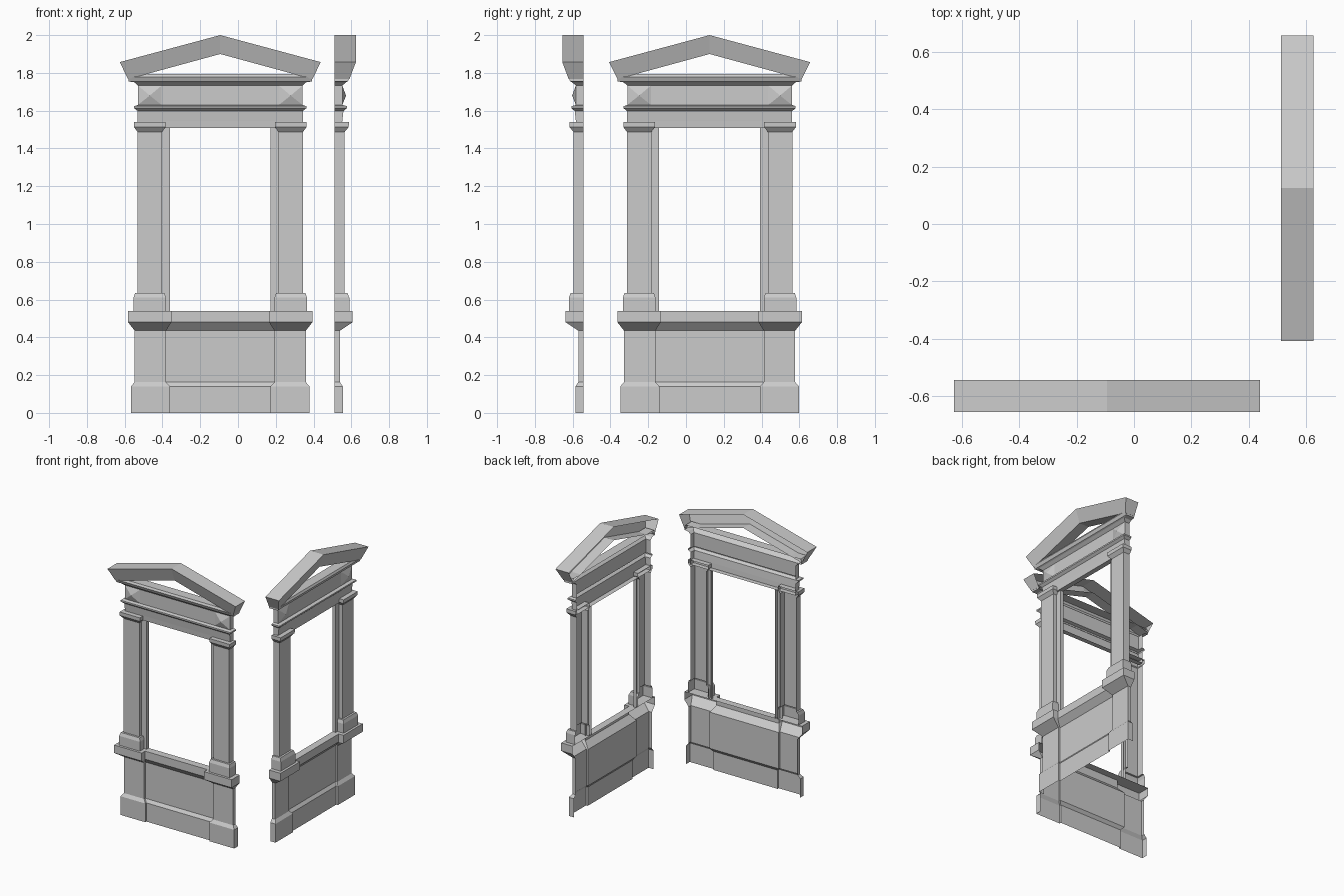
import bpy, bmesh
from math import pi

if "Cube" in bpy.data.objects:
    bpy.data.objects.remove(bpy.data.objects["Cube"])

# Two identical open-backed window surrounds: one faces -y, one faces +x.
PLACES = {"front": ((-0.094, -0.543, 0), 0), "side": ((0.512, 0.125, 0), pi / 2)}


def finish(bm, name):
    """Clean the shell, face it outwards and place it on both windows."""
    bmesh.ops.remove_doubles(bm, verts=bm.verts, dist=1e-5)
    bmesh.ops.recalc_face_normals(bm, faces=bm.faces)
    if sum(f.normal.y * f.calc_area() for f in bm.faces) > 0:
        bmesh.ops.reverse_faces(bm, faces=bm.faces)
    mesh = bpy.data.meshes.new(name)
    bm.to_mesh(mesh)
    bm.free()
    for place, (loc, angle) in PLACES.items():
        ob = bpy.data.objects.new(f"{place}_{name}", mesh)
        ob.location = loc
        ob.rotation_euler.z = angle
        bpy.context.collection.objects.link(ob)


def loft(rows, name, cap=False):
    """Skin rows of (across, depth, height) points."""
    bm = bmesh.new()
    vs = [[bm.verts.new((u, -d, z)) for u, d, z in row] for row in rows]
    for a, b in zip(vs, vs[1:]):
        for i in range(len(a) - 1):
            bm.faces.new((a[i], a[i + 1], b[i + 1], b[i]))
    if cap:
        bm.faces.new(vs[0])
        bm.faces.new(vs[-1])
    finish(bm, name)


def u_plan(c, h, d, z):
    """Three-sided plan, open at the wall."""
    return [(c - h, 0, z), (c - h, d, z), (c + h, d, z), (c + h, 0, z)]


def stepped_plan(z, wo, wi, d, m):
    """Plan with two projecting ends and a recessed middle."""
    half = [(-wo, 0, z), (-wo, d, z), (-wi, d, z), (-wi, m, z)]
    return half + [(-u, dd, zz) for u, dd, zz in reversed(half)]


# Pedestal with plinth and sill: height, outer, inner, end depth, middle depth
loft([stepped_plan(*p) for p in [
    (0, .473, .266, .043, .030), (.14, .473, .266, .043, .030),
    (.163, .453, .287, .027, .013), (.435, .453, .287, .027, .013),
    (.48, .488, .259, .095, .055), (.54, .488, .259, .095, .055),
    (.54, .488, .259, 0, 0)]], "pedestal")

# Entablature, from window head to cornice: height, half width, depth
loft([u_plan(0, w, d, z) for z, w, d in [
    (1.508, .437, 0), (1.508, .437, .037), (1.545, .437, .04),
    (1.598, .437, .046), (1.613, .456, .064), (1.624, .456, .064),
    (1.63, .436, .04), (1.733, .436, .04), (1.75, .455, .06),
    (1.755, .487, .07), (1.778, .487, .08), (1.793, .478, .072),
    (1.793, .478, 0)]], "entablature")

for s, side in ((-1, "left"), (1, "right")):
    c = s * .373
    # Pilaster with base and capital: height, half width, depth
    loft([u_plan(c, h, d, z) for z, h, d in [
        (.54, .086, .077), (.61, .086, .077), (.634, .078, .068),
        (.634, .065, .053), (1.488, .065, .053), (1.513, .084, .074),
        (1.54, .084, .075), (1.54, .084, 0)]], f"{side}_pilaster")
    # Window jamb
    loft([[(s * .309, .025, z), (s * .267, .025, z), (s * .267, 0, z)]
          for z in (.54, 1.508)], f"{side}_jamb")
    # Pyramid boss on the frieze
    bm = bmesh.new()
    base = [bm.verts.new((c + i * .063, -.0402, 1.6815 + j * .0515))
            for i, j in ((-1, -1), (1, -1), (1, 1), (-1, 1))]
    tip = bm.verts.new((c, -.06, 1.68))
    for k in range(4):
        bm.faces.new((base[k], base[(k + 1) % 4], tip))
    finish(bm, f"{side}_frieze_boss")

# Open pediment: roof, raking cornice face and soffit
loft([[(ut, 0, zt), (ut, .112, zt), (ul, .078, zl), (ul, 0, zl)]
      for ut, zt, ul, zl in [(-.532, 1.857, -.488, 1.767), (0, 2, 0, 1.9),
                             (.532, 1.857, .488, 1.767)]], "pediment", cap=True)
